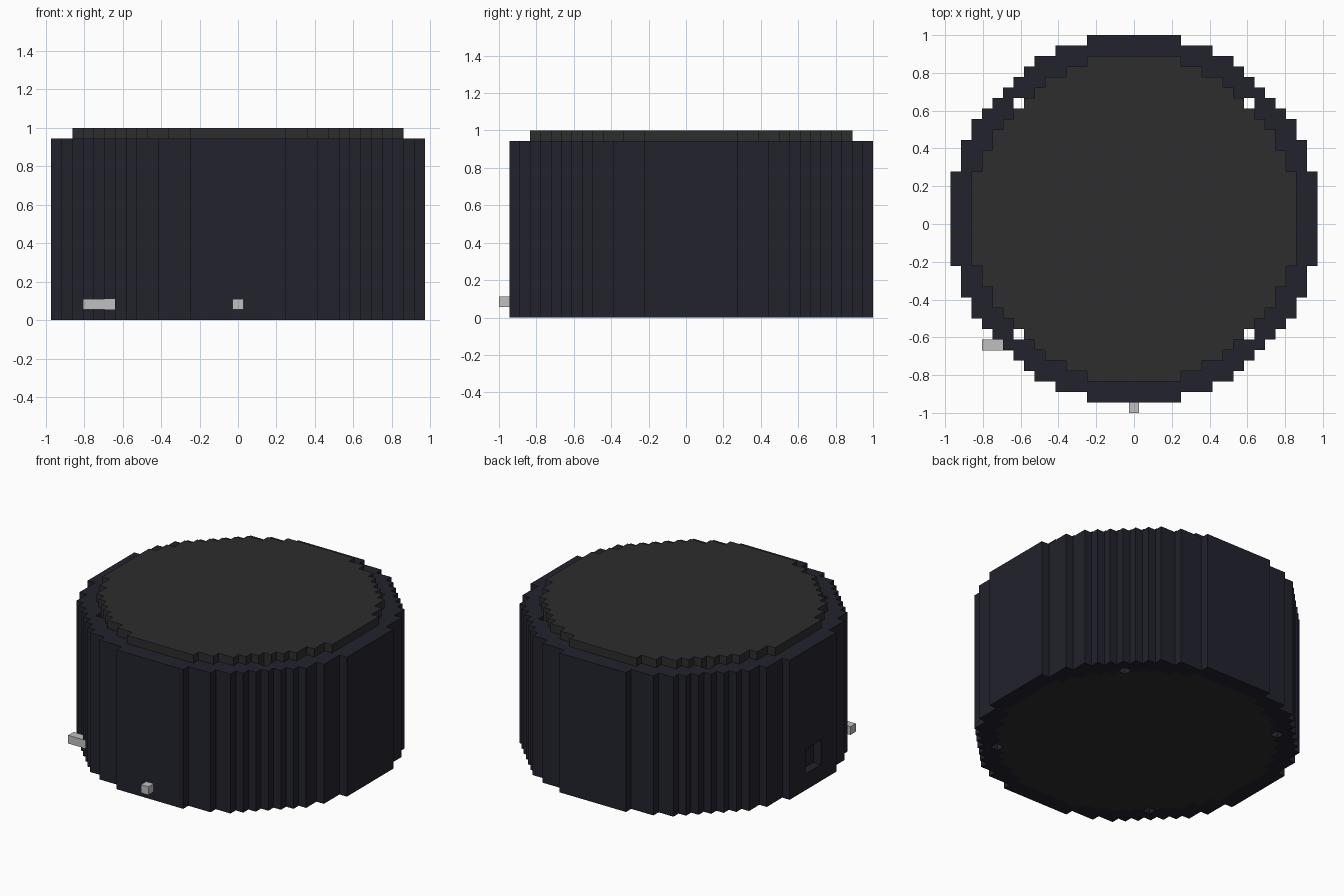
import bpy, bmesh
from mathutils import Vector

U = 1 / 18            # size of one block
Y0 = U / 2            # the drum sits half a block behind the origin
R = 17                # blocks from the middle to the rim

old = bpy.data.objects.get("Cube")
if old:
    bpy.data.objects.remove(old, do_unlink=True)


def material(name, rgb):
    # Converts display colour to linear values
    lin = [((c / 255 + 0.055) / 1.055) ** 2.4 for c in rgb] + [1]
    m = bpy.data.materials.new(name)
    m.use_nodes = True
    m.diffuse_color = lin
    m.node_tree.nodes["Principled BSDF"].inputs["Base Color"].default_value = lin
    return m


navy = material("dark navy", (34, 34, 45))
charcoal = material("charcoal", (45, 45, 45))
silver = material("light grey", (192, 192, 192))


def block_slab(name, mat, inside, low, high, merge=False):
    """Extrude every grid cell that passes the test between two heights."""
    bm = bmesh.new()
    for i in range(-R, R + 1):
        for j in range(-R, R + 1):
            if inside(i, j):
                corners = [(-.5, -.5), (.5, -.5), (.5, .5), (-.5, .5)]
                bm.faces.new([bm.verts.new(((i + a) * U, (j + b) * U + Y0, low * U))
                              for a, b in corners])
    bmesh.ops.remove_doubles(bm, verts=bm.verts[:], dist=U / 100)
    if merge:
        bmesh.ops.dissolve_faces(bm, faces=bm.faces[:])
    base = bm.faces[:]
    top = bmesh.ops.extrude_face_region(bm, geom=base, use_keep_orig=True)["geom"]
    bmesh.ops.translate(bm, vec=Vector((0, 0, (high - low) * U)),
                        verts=[v for v in top if isinstance(v, bmesh.types.BMVert)])
    bmesh.ops.recalc_face_normals(bm, faces=bm.faces[:])
    mesh = bpy.data.meshes.new(name)
    bm.to_mesh(mesh)
    bm.free()
    mesh.materials.append(mat)
    ob = bpy.data.objects.new(name, mesh)
    bpy.context.collection.objects.link(ob)
    return ob


def box(name, mat, lo, hi):
    lo, hi = Vector(lo), Vector(hi)
    bpy.ops.mesh.primitive_cube_add(size=1, location=(lo + hi) / 2)
    ob = bpy.context.object
    ob.name = name
    ob.scale = hi - lo
    ob.data.materials.append(mat)


def core(i, j):
    return i * i + j * j <= 241


def port(i, j):
    return i == -R and abs(j) <= 1


def shell(i, j):
    # The four cells at 242 stay open as screw holes
    return 242 < i * i + j * j <= 306


# Drum: inner core standing one block above the outer shell
block_slab("inner_core", charcoal, core, 0, 18, merge=True)
block_slab("outer_shell", navy, lambda i, j: shell(i, j) and not port(i, j), 0, 17)

# Shell below and above the square port on the side
block_slab("port_sill", navy, port, 0, 2)
block_slab("port_lintel", navy, port, 5, 17)

# Small metal fittings
box("front_button", silver, (-U / 2, -1, U), (U / 2, -1 + U, 2 * U))
box("side_lever", silver, (-14.5 * U, -12 * U - .002, U), (-11.5 * U, -11 * U, 2 * U))
